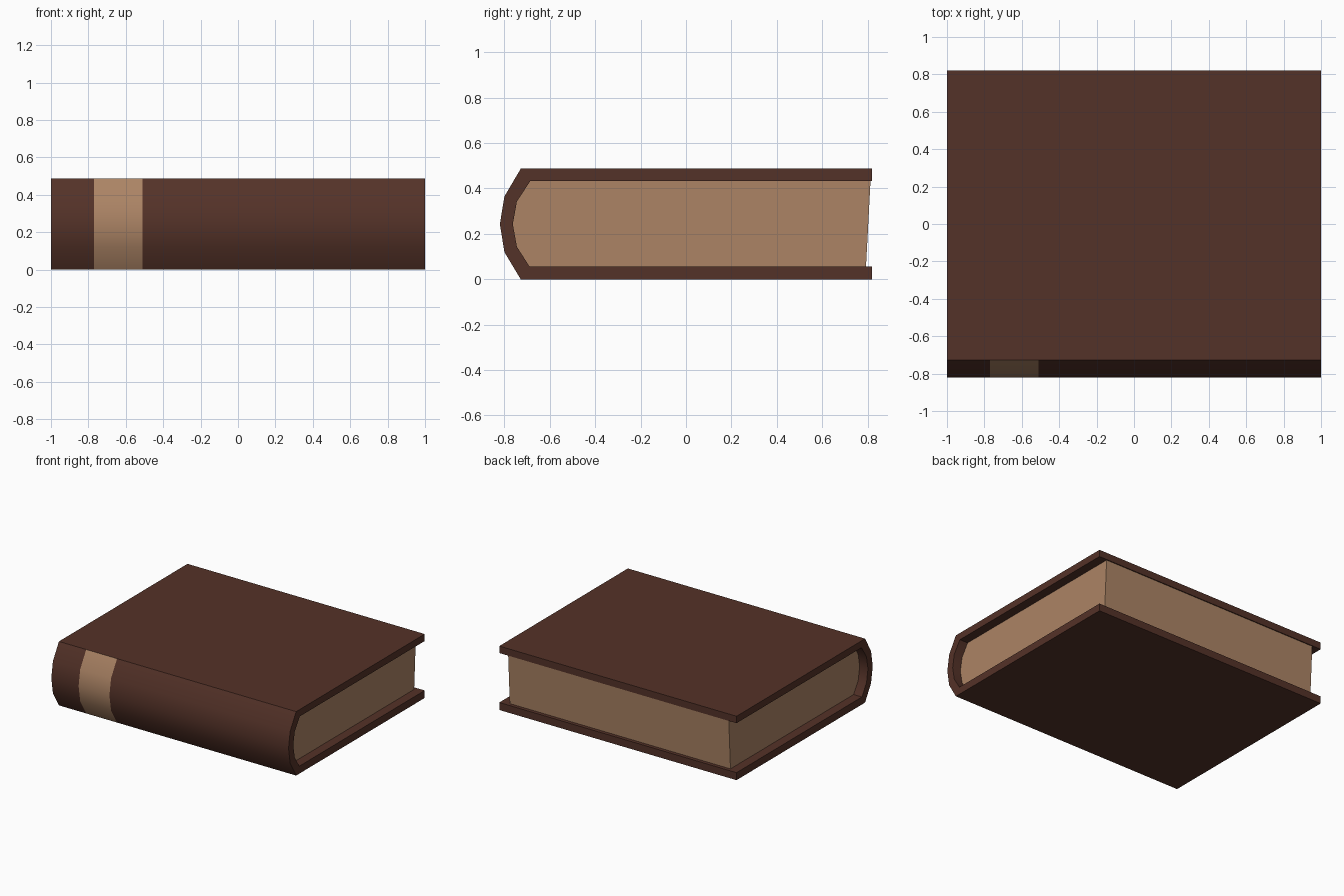
import bpy, bmesh, math

if "Cube" in bpy.data.objects:
    bpy.data.objects.remove(bpy.data.objects["Cube"])

def material(name, rgb):
    m = bpy.data.materials.new(name)
    lin = [(c / 255 / 12.92) if c / 255 <= 0.04045 else ((c / 255 + 0.055) / 1.055) ** 2.4 for c in rgb]
    m.diffuse_color = (*lin, 1)
    m.use_nodes = True
    m.node_tree.nodes["Principled BSDF"].inputs["Base Color"].default_value = m.diffuse_color
    return m

leather = material("dark_brown_leather", (84, 50, 40))
paper = material("tan_paper", (172, 132, 101))

# Side profiles (y, z), from top fore-edge around the spine to bottom fore-edge
outer = [(0.82, 0.487), (-0.728, 0.487), (-0.80, 0.365), (-0.82, 0.243),
         (-0.80, 0.12), (-0.728, 0.0), (0.82, 0.0)]
inner = [(0.82, 0.434), (-0.685, 0.434), (-0.745, 0.343), (-0.763, 0.243),
         (-0.745, 0.143), (-0.69, 0.057), (0.82, 0.057)]

def sweep(name, loop, stations, caps, mats, rule):
    """Extrude a closed y-z loop through x stations, cap it, colour by rule."""
    bm = bmesh.new()
    rings = [[bm.verts.new((x, y, z)) for y, z in loop] for x in stations]
    n = len(loop)
    for s, (a, b) in enumerate(zip(rings, rings[1:])):
        for i in range(n):
            j = (i + 1) % n
            f = bm.faces.new((a[i], a[j], b[j], b[i]))
            f.material_index = rule(s, i)
    for ring in (rings[0], rings[-1]):
        for cap in caps:
            bm.faces.new([ring[i] for i in cap])
    bmesh.ops.recalc_face_normals(bm, faces=bm.faces)
    me = bpy.data.meshes.new(name)
    bm.to_mesh(me)
    bm.free()
    for m in mats:
        me.materials.append(m)
    ob = bpy.data.objects.new(name, me)
    bpy.context.collection.objects.link(ob)
    bpy.ops.object.select_all(action='DESELECT')
    ob.select_set(True)
    bpy.context.view_layer.objects.active = ob
    bpy.ops.object.shade_smooth_by_angle(angle=math.radians(30))
    return ob

# Cover: one folded shell, with a pale band on the outer spine faces
n = len(outer)
strip_caps = [(i, i + 1, 2 * n - 2 - i, 2 * n - 1 - i) for i in range(n - 1)]
sweep("cover", outer + inner[::-1], [-1, -0.77, -0.51, 1], strip_caps,
      [leather, paper], lambda s, i: int(s == 1 and 1 <= i <= 4))

# Pages: block filling the shell, slightly slanted fore-edge, recessed ends
page_loop = [(0.813, 0.434)] + inner[1:-1] + [(0.793, 0.057)]
sweep("pages", page_loop, [-0.93, 0.93], [tuple(range(len(page_loop)))],
      [paper], lambda s, i: 0)
